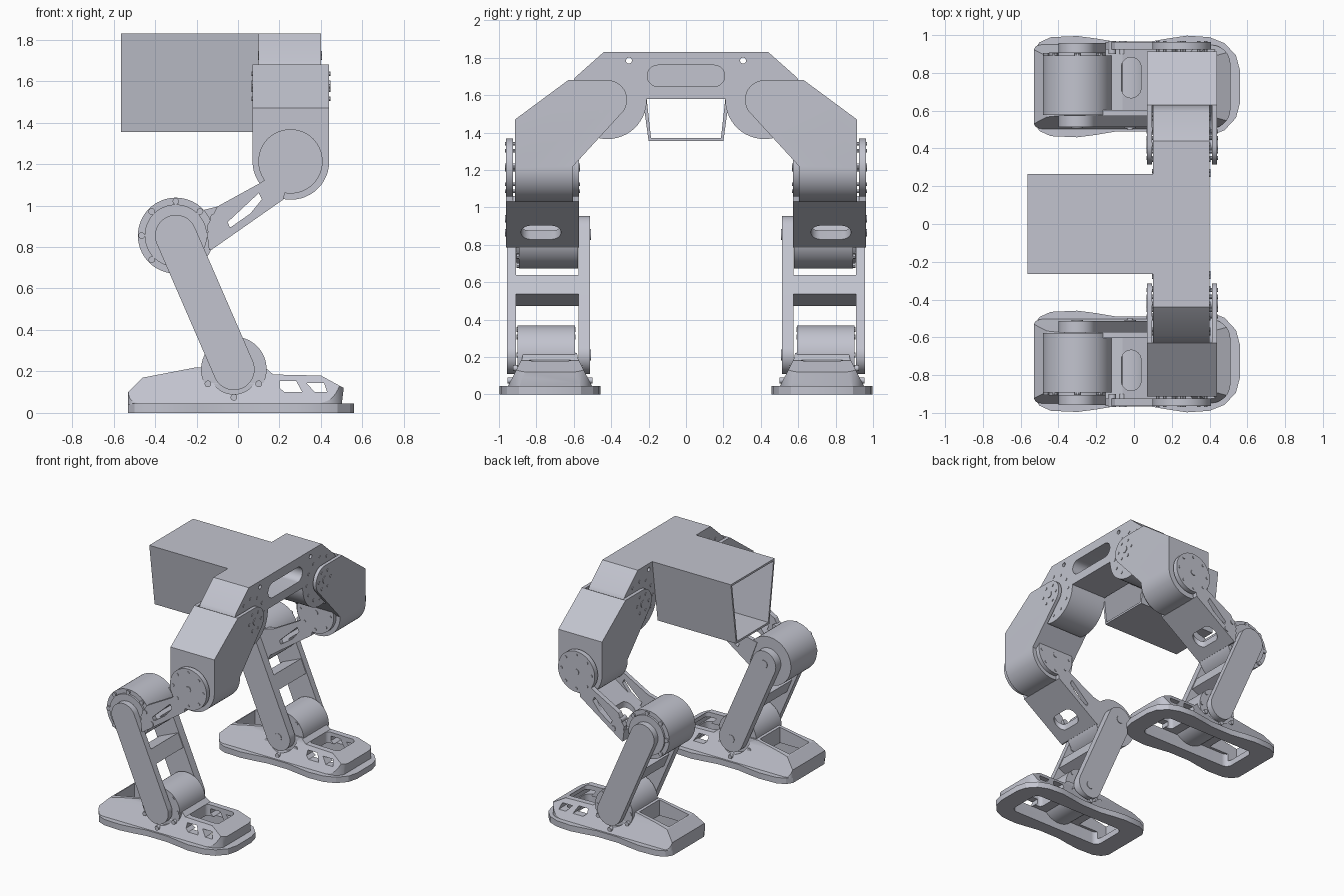
import bpy, bmesh
from math import sin, cos, radians, tau
from mathutils import Matrix
from mathutils.geometry import convex_hull_2d

cube = bpy.data.objects.get("Cube")
if cube:
    bpy.data.objects.remove(cube, do_unlink=True)

grey = bpy.data.materials.new("light_grey_metal")
grey.use_nodes = True
COLOUR = (0.54, 0.55, 0.62, 1)
grey.diffuse_color = COLOUR
grey.node_tree.nodes["Principled BSDF"].inputs["Base Color"].default_value = COLOUR
made = []


def circle(c, r, n=48):
    return [(c[0] + r * cos(tau * i / n), c[1] + r * sin(tau * i / n)) for i in range(n)]


def hull(*items):
    """Outline around circles (x, y, r)."""
    pts = []
    for x, y, r in items:
        pts += circle((x, y), r) if r else [(x, y)]
    return [pts[i] for i in convex_hull_2d(pts)]


def rect(x0, x1, y0, y1):
    return [(x0, y0), (x1, y0), (x1, y1), (x0, y1)]


def prism(name, axis, a, b, *loops):
    """Extrude one or more outlines along an axis from a to b."""
    place = {"x": lambda p, t: (t, p[0], p[1]),
             "y": lambda p, t: (p[0], t, p[1]),
             "z": lambda p, t: (p[0], p[1], t)}[axis]
    bm = bmesh.new()
    for loop in loops:
        low = [bm.verts.new(place(p, a)) for p in loop]
        top = [bm.verts.new(place(p, b)) for p in loop]
        bm.faces.new(low)
        bm.faces.new(top)
        for i in range(len(loop)):
            j = (i + 1) % len(loop)
            bm.faces.new((low[i], low[j], top[j], top[i]))
    bmesh.ops.recalc_face_normals(bm, faces=bm.faces)
    mesh = bpy.data.meshes.new(name)
    bm.to_mesh(mesh)
    bm.free()
    mesh.materials.append(grey)
    obj = bpy.data.objects.new(name, mesh)
    bpy.context.collection.objects.link(obj)
    made.append(obj)
    return obj


def combine(obj, operation, axis, a, b, *loops):
    """Boolean an extruded outline into obj and apply it."""
    tool = prism("tool", axis, a, b, *loops)
    mod = obj.modifiers.new("shape", "BOOLEAN")
    mod.operation, mod.object, mod.solver = operation, tool, "EXACT"
    graph = bpy.context.evaluated_depsgraph_get()
    mesh = bpy.data.meshes.new_from_object(obj.evaluated_get(graph))
    obj.modifiers.clear()
    obj.data = mesh
    made.remove(tool)
    bpy.data.objects.remove(tool, do_unlink=True)


def ring(c, radius, count, r):
    return [circle(p, r, 10) for p in circle(c, radius, count)]


# Joint centres: (x, z) for pitch joints, (y, z) for the roll joint
KNEE, ANKLE, HIP, ROLL = (-0.3, 0.855), (-0.02, 0.21), (0.253, 1.213), (0.42, 1.575)
MID = 0.727  # centre line of a leg

# --- Torso bridge ---
side = [(0.21, 1.58)]
side += [(ROLL[0] + 0.21 * cos(radians(d)), ROLL[1] + 0.21 * sin(radians(d)))
         for d in range(185, 396, 7)]
side.append((0.44, 1.83))
torso = prism("torso_bridge", "x", 0.1, 0.4, side + [(-y, z) for y, z in reversed(side)])
combine(torso, "DIFFERENCE", "x", 0, 0.5, hull((-0.15, 1.703, 0.057), (0.15, 1.703, 0.057)),
        circle((0.305, 1.785), 0.016, 16), circle((-0.305, 1.785), 0.016, 16))

# --- Open tapered body box ---
box = prism("body_box", "x", -0.565, 0.1,
            [(-0.2, 1.355), (0.2, 1.355), (0.265, 1.83), (-0.265, 1.83)])
combine(box, "DIFFERENCE", "x", -1, 0.099,
        [(-0.187, 1.37), (0.187, 1.37), (0.25, 1.815), (-0.25, 1.815)])
combine(box, "DIFFERENCE", "x", 0.05, 0.2,
        [(-0.187, 1.37), (0.187, 1.37), (0.21, 1.579), (-0.21, 1.579)])

shared = len(made)

# --- Hip bracket: block with two flanges around the roll joint ---
flange_end = [(ROLL[0] + 0.105 * cos(radians(d)), ROLL[1] + 0.105 * sin(radians(d)))
              for d in range(90, 231, 10)]
hip = prism("hip_bracket", "x", 0.07, 0.44,
            [(0.604, 1.0), (0.914, 1.0), (0.914, 1.47), (0.63, 1.68)] + flange_end + [(0.604, 1.22)])
combine(hip, "INTERSECT", "y", 0, 1.2,
        hull((0.255, 1.213, 0.185), (0.07, 1.8, 0), (0.44, 1.8, 0)))
combine(hip, "DIFFERENCE", "x", 0.096, 0.414, hull((*ROLL, 0.215), (0.25, 1.8, 0), (0.62, 1.8, 0)))
prism("roll_bolts", "x", 0.065, 0.445, circle(ROLL, 0.027, 20), *ring(ROLL, 0.07, 6, 0.011))
prism("roll_outer_bolts", "x", 0.096, 0.404, *ring(ROLL, 0.16, 12, 0.011))

# --- Thigh: hip discs, side arms, lower web and knee housing ---
arm = [(-0.2, 0.97), (-0.1, 0.995), (0.1, 1.105), (0.25, 1.2), (0.22, 1.03), (-0.13, 0.785)]
hole = [(0.1, 1.06), (-0.05, 0.92), (-0.04, 0.897), (0.01, 0.9), (0.115, 1.03)]
for label, a, b in (("outer", 0.925, 0.963), ("inner", 0.572, 0.604)):
    prism(f"thigh_{label}_disc", "y", a, b, circle(HIP, 0.155, 64))
    plate = prism(f"thigh_{label}_arm", "y", a, b, arm if label == "inner" else arm[1:] + [(-0.15, 0.9)])
    combine(plate, "DIFFERENCE", "y", 0, 1.2, hole)
prism("hip_disc_bolts", "y", 0.568, 0.968, circle(HIP, 0.022, 20), *ring(HIP, 0.127, 8, 0.01))
web = prism("thigh_web", "y", 0.572, 0.963,
            [(-0.14, 0.785), (-0.13, 0.785), (0.22, 1.03), (0.2, 1.06), (-0.06, 0.878), (-0.15, 0.87)])
combine(web, "DIFFERENCE", "z", 0, 2, hull((-0.015, 0.72, 0.052), (-0.015, 0.83, 0.052)))
prism("knee_housing", "y", 0.577, 0.893, circle(KNEE, 0.183, 64))
prism("knee_cap_ring", "y", 0.893, 0.908, circle(KNEE, 0.15, 64))
prism("knee_bolts", "y", 0.88, 0.905, *ring(KNEE, 0.165, 8, 0.016))
prism("thigh_arm_bolts", "y", 0.9, 0.968, circle((-0.115, 0.94), 0.02, 16),
      circle((-0.06, 0.865), 0.02, 16))

# --- Shin: two rounded links and a cross bar ---
link = hull((*KNEE, 0.1), (*ANKLE, 0.1))
prism("shin_outer_link", "y", 0.909, 0.957, link)
prism("shin_inner_link", "y", 0.513, 0.575, link)
along, across = (-0.39 * 0.055, 0.92 * 0.055), (0.92 * 0.085, 0.39 * 0.085)
prism("shin_cross_bar", "y", 0.57, 0.915,
      [(-0.16 + u * along[0] + v * across[0], 0.555 + u * along[1] + v * across[1])
       for u, v in ((-1, -1), (1, -1), (1, 1), (-1, 1))])
prism("shin_pivot_bolts", "y", 0.509, 0.52, circle(KNEE, 0.03, 20), circle(ANKLE, 0.03, 20))

# --- Ankle motor ---
prism("ankle_motor", "y", 0.594, 0.9, circle(ANKLE, 0.158, 64))
prism("ankle_bolts", "y", 0.59, 0.905, *ring(ANKLE, 0.138, 8, 0.014))

# --- Foot: waisted sole and hollow tapered upper ---
half = [(-0.53, 0.19), (-0.5, 0.235), (-0.44, 0.262), (-0.3, 0.268), (-0.2, 0.255), (-0.1, 0.238),
        (0.08, 0.238), (0.18, 0.255), (0.28, 0.27), (0.4, 0.262), (0.48, 0.23), (0.54, 0.165), (0.56, 0.09)]
sole = prism("sole", "z", 0, 0.045, [(x, MID + h) for x, h in half] +
             [(x, MID - h) for x, h in reversed(half)])
cavity = hull(*[(x, MID + h, 0.05) for x in (-0.33, 0.37) for h in (-0.09, 0.09)])
combine(sole, "DIFFERENCE", "z", -1, 1, cavity)

upper = prism("foot_upper", "y", 0.4, 1.1,
              [(-0.53, 0.04), (-0.53, 0.1), (-0.46, 0.17), (-0.2, 0.22), (0.13, 0.22),
               (0.17, 0.185), (0.4, 0.18), (0.51, 0.12), (0.5, 0.04)])
combine(upper, "INTERSECT", "x", -1, 1,
        [(MID - 0.232, 0.03), (MID + 0.232, 0.03), (MID + 0.15, 0.19), (MID + 0.14, 0.24),
         (MID - 0.14, 0.24), (MID - 0.15, 0.19)])
combine(upper, "INTERSECT", "z", 0, 1,
        hull(*[(x, MID + h, r) for x, r in ((-0.5, 0.03), (0.41, 0.1))
               for h in (r - 0.22, 0.22 - r)],
             (-0.4, MID + 0.24, 0), (-0.4, MID - 0.24, 0),
             (0.3, MID + 0.24, 0), (0.3, MID - 0.24, 0)))
combine(upper, "DIFFERENCE", "z", -1, 0.1, cavity)
combine(upper, "DIFFERENCE", "z", 0, 1, rect(-0.45, -0.2, MID - 0.12, MID + 0.12),
        hull(*[(x, MID + h, 0.03) for x in (0.2, 0.38) for h in (-0.08, 0.08)]))
combine(upper, "DIFFERENCE", "y", 0, 1.2,
        [(0.2, 0.155), (0.2, 0.12), (0.225, 0.1), (0.31, 0.1), (0.28, 0.155)],
        [(0.33, 0.145), (0.37, 0.1), (0.43, 0.1), (0.415, 0.145)])
# recesses that clear the lower ends of the shin links
for a, b in ((0.902, 1.2), (0.3, 0.58)):
    combine(upper, "DIFFERENCE", "y", a, b, circle(ANKLE, 0.12))
prism("foot_side_bolts", "y", 0.55, 0.925, circle((-0.145, 0.14), 0.016, 16),
      circle((0.1, 0.14), 0.016, 16))
prism("foot_low_bolt", "y", 0.5, 0.955, circle((-0.02, 0.075), 0.016, 16))

# --- Mirror the whole leg to the front side ---
flip = Matrix.Scale(-1, 4, (0, 1, 0))
for obj in made[shared:]:
    twin = obj.copy()
    twin.data = obj.data.copy()
    twin.data.transform(flip)
    twin.data.flip_normals()
    twin.name = "front_" + obj.name
    obj.name = "rear_" + obj.name
    bpy.context.collection.objects.link(twin)
    made.append(twin)

# --- Smooth round walls, keep edges sharp ---
bpy.ops.object.select_all(action="DESELECT")
for obj in made:
    obj.select_set(True)
bpy.context.view_layer.objects.active = made[0]
bpy.ops.object.shade_smooth_by_angle(angle=radians(25))
